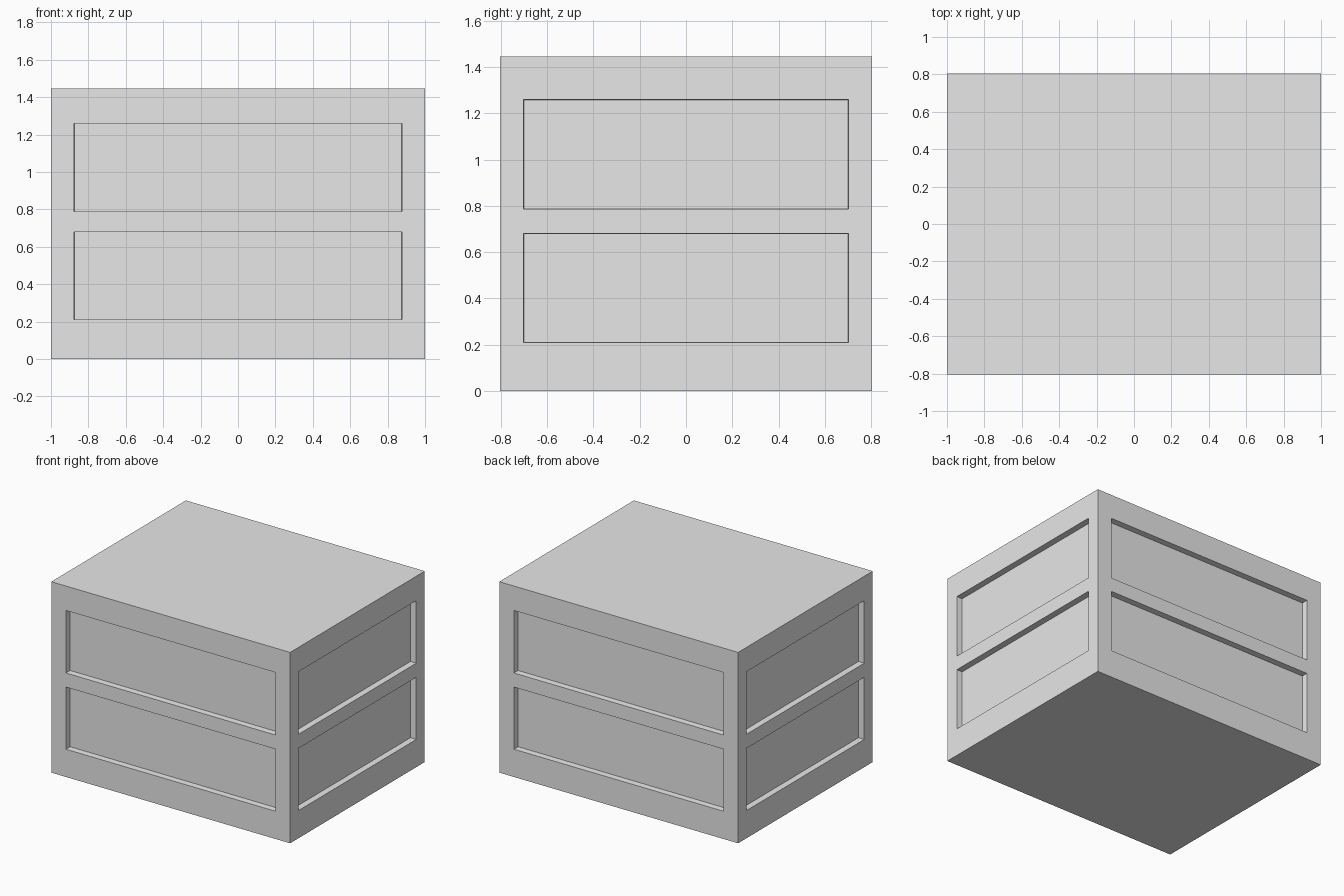
import bpy
import bmesh
from mathutils import Vector

WIDTH, LENGTH, HEIGHT = 2.0, 1.61, 1.445
PANEL_X, PANEL_Y = 0.877, 0.703
ROWS = ((0.21, 0.68), (0.787, 1.26))
DEPTH, TAPER = 0.046, 0.003

default_cube = bpy.data.objects.get("Cube")
if default_cube:
    bpy.data.objects.remove(default_cube, do_unlink=True)

# Single plain grey
grey = bpy.data.materials.new("plain grey")
grey.use_nodes = True
colour = (0.8, 0.8, 0.8, 1.0)
grey.diffuse_color = colour
grey.node_tree.nodes["Principled BSDF"].inputs["Base Color"].default_value = colour

# Solid block standing on the ground
bm = bmesh.new()
bmesh.ops.create_cube(bm, size=1.0)
bmesh.ops.scale(bm, vec=(WIDTH, LENGTH, HEIGHT), verts=bm.verts)
bmesh.ops.translate(bm, vec=(0, 0, HEIGHT / 2), verts=bm.verts)


def cut(axis, value):
    """Slice the block with a plane across the given axis."""
    normal = Vector((0, 0, 0))
    normal[axis] = 1
    bmesh.ops.bisect_plane(bm, geom=bm.verts[:] + bm.edges[:] + bm.faces[:],
                           plane_co=normal * value, plane_no=normal)


# Panel outlines
for side in (-1, 1):
    cut(0, side * PANEL_X)
    cut(1, side * PANEL_Y)
for row in ROWS:
    for z in row:
        cut(2, z)


def is_panel(face):
    c, n = face.calc_center_median(), face.normal
    in_row = any(low < c.z < high for low, high in ROWS)
    across = abs(c.x) < PANEL_X if abs(n.y) > 0.5 else abs(c.y) < PANEL_Y
    return abs(n.z) < 0.5 and in_row and across


# Sink two panels into each of the four sides
bm.normal_update()
panels = [f for f in bm.faces if is_panel(f)]
bmesh.ops.inset_individual(bm, faces=panels, thickness=TAPER, depth=-DEPTH)

# Merge the leftover cuts on the top and bottom
for level in (0, HEIGHT):
    cap = [f for f in bm.faces if all(abs(v.co.z - level) < 0.001 for v in f.verts)]
    bmesh.ops.dissolve_faces(bm, faces=cap, use_verts=False)

mesh = bpy.data.meshes.new("panelled_crate")
bm.to_mesh(mesh)
bm.free()
mesh.materials.append(grey)
crate = bpy.data.objects.new("panelled_crate", mesh)
bpy.context.collection.objects.link(crate)
